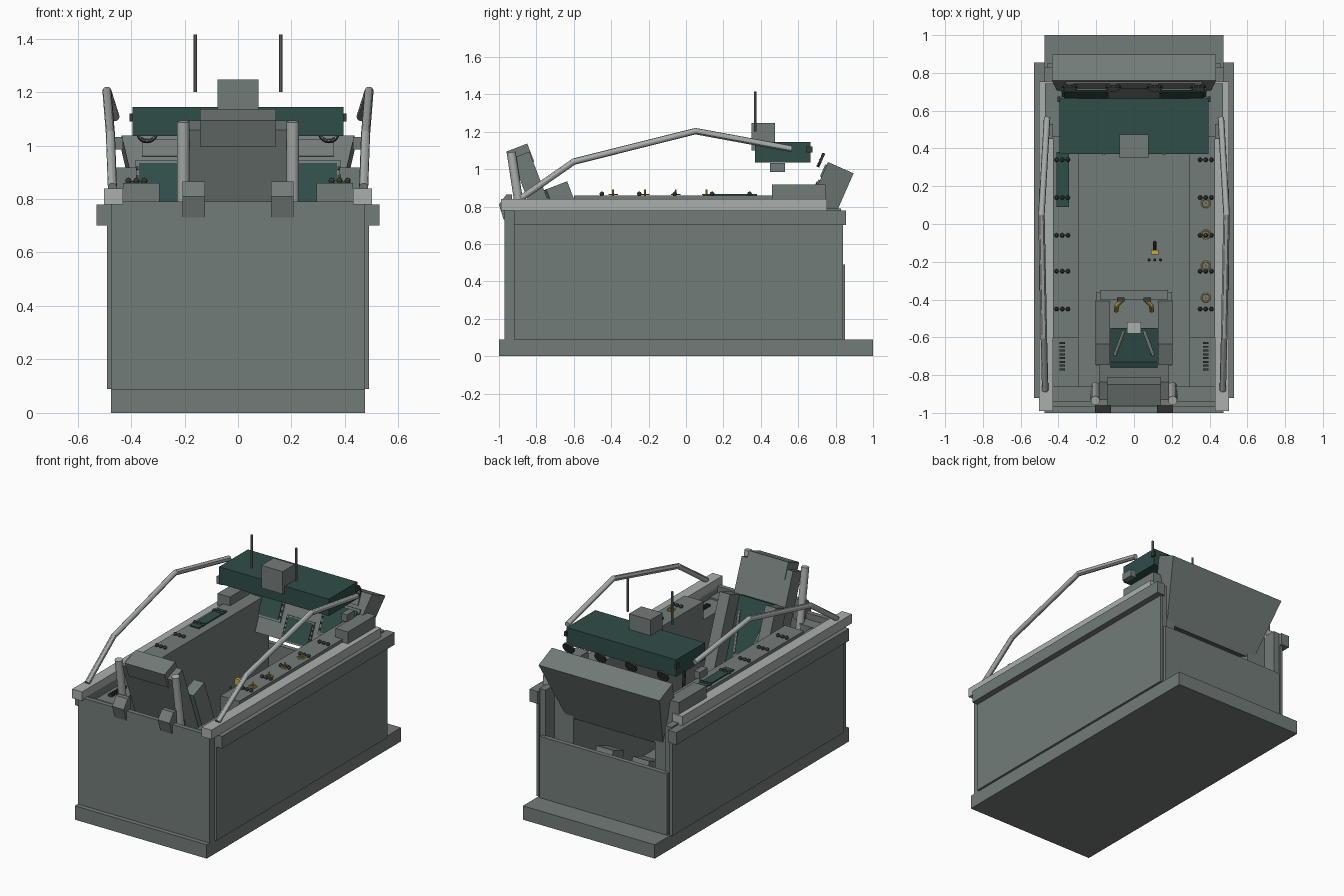
import bpy, bmesh, math
from mathutils import Vector, Matrix

old = bpy.data.objects.get("Cube")
if old:
    bpy.data.objects.remove(old)


def material(name, rgb):
    m = bpy.data.materials.new(name)
    m.use_nodes = True
    m.diffuse_color = (*rgb, 1)
    m.node_tree.nodes["Principled BSDF"].inputs["Base Color"].default_value = (*rgb, 1)
    return m


GREY = material("mid grey", (.17, .2, .19))
LIGHT = material("light grey", (.4, .43, .42))
GREEN = material("dark green", (.028, .075, .066))
DARK = material("charcoal", (.04, .045, .045))
YELLOW = material("yellow", (.6, .4, .06))


def finish(name, bm, mat, smooth=False):
    bmesh.ops.recalc_face_normals(bm, faces=bm.faces)
    me = bpy.data.meshes.new(name)
    bm.to_mesh(me)
    bm.free()
    me.materials.append(mat)
    ob = bpy.data.objects.new(name, me)
    bpy.context.collection.objects.link(ob)
    if smooth:
        bpy.ops.object.select_all(action='DESELECT')
        ob.select_set(True)
        bpy.context.view_layer.objects.active = ob
        bpy.ops.object.shade_smooth_by_angle()
    return ob


def tilted(name, centre, size, mat=GREY, tilt=0, bottom=1):
    """Box turned about x, with an optional narrower bottom."""
    bm = bmesh.new()
    bmesh.ops.create_cube(bm, size=1)
    for v in bm.verts:
        if v.co.z < 0:
            v.co.x *= bottom
        v.co *= Vector(size)
    bm.transform(Matrix.Translation(centre) @ Matrix.Rotation(math.radians(tilt), 4, 'X'))
    return finish(name, bm, mat)


def box(name, x, y, z, mat=GREY):
    """Box from its limits on each axis."""
    lims = (x, y, z)
    return tilted(name, [(a + b) / 2 for a, b in lims], [b - a for a, b in lims], mat)


def pair(name, x, y, z, mat=GREY):
    box("left_" + name, x, y, z, mat)
    box("right_" + name, (-x[1], -x[0]), y, z, mat)


def rod(name, points, radius, mat=GREY, sides=12):
    """Round bar following a path, with ball joints at the bends."""
    bm = bmesh.new()
    pts = [Vector(p) for p in points]
    for a, b in zip(pts, pts[1:]):
        turn = (b - a).to_track_quat('Z', 'Y').to_matrix().to_4x4()
        bmesh.ops.create_cone(bm, cap_ends=True, segments=sides, radius1=radius, radius2=radius,
                              depth=(b - a).length, matrix=Matrix.Translation((a + b) / 2) @ turn)
    for p in pts[1:-1]:
        bmesh.ops.create_uvsphere(bm, u_segments=sides, v_segments=8, radius=radius,
                                  matrix=Matrix.Translation(p))
    return finish(name, bm, mat, True)


def ball(name, centre, radius, mat):
    bm = bmesh.new()
    bmesh.ops.create_uvsphere(bm, u_segments=10, v_segments=6, radius=radius,
                              matrix=Matrix.Translation(centre))
    return finish(name, bm, mat, True)


def ring(name, centre, radius, thick, mat):
    bpy.ops.mesh.primitive_torus_add(location=centre, major_radius=radius, minor_radius=thick,
                                     major_segments=20, minor_segments=6)
    ob = bpy.context.object
    ob.name = name
    ob.data.materials.append(mat)
    return ob


# Shell
box("base", (-.475, .475), (-1, 1), (0, .09))
pair("wall", (.43, .475), (-.97, .83), (.09, .79))
pair("wall_panel", (.47, .49), (-.92, .84), (.09, .7))
pair("outer_rail", (.47, .53), (-.92, .855), (.7, .78))
pair("top_rail", (.43, .502), (-.99, .755), (.78, .84), LIGHT)
box("seat_end_wall", (-.47, .47), (-.97, -.94), (.09, .79))
box("nose_panel", (-.46, .46), (.82, .85), (.09, .49))

# Side consoles
pair("console", (.293, .43), (-.6, .74), (.09, .86))
pair("rear_console", (.293, .43), (-.86, -.6), (.09, .74))
pair("rear_deck", (.2, .43), (-.95, -.86), (.6, .75))
pair("console_box", (.38, .47), (.46, .745), (.84, .917))
for s in (-1, 1):
    for i in range(8):
        y = -.63 - i * .02
        box("grille_slat", (s * .38 - .014, s * .38 + .014), (y - .005, y + .005), (.74, .755), DARK)
    for y in (-.45, -.25, -.06, .14, .34):
        for x in (.35, .38, .41):
            ball("console_knob", (s * x, y, .868), .012, DARK)
box("console_plate", (-.41, -.345), (.09, .38), (.86, .868), GREEN)
for y in (-.39, -.22, -.055, .11):
    ring("switch_guard", (.38, y, .864), .022, .004, YELLOW)
    rod("switch", [(.38, y, .86), (.38, y, .892)], .005, YELLOW, 8)

# Instrument housing, leaning away from the seat
LEAN = -23.7
tilted("instrument_housing", (0, .745, .82), (.87, .15, .41), GREY, LEAN, .8)


def on_panel(name, x, z, w, h, mat, out=.004):
    y = .76 - .44 * (1.04 - z)
    tilted(name, (x, y - out * .92, z + out * .4), (w, .008, h), mat, LEAN)


for name, x, z, w, h in (("left_screen", .26, .845, .25, .21), ("right_screen", -.26, .845, .25, .21),
                         ("lower_screen", 0, .73, .2, .16)):
    on_panel(name + "_frame", x, z, w, h, GREY)
    on_panel(name, x, z, w * .88, h * .88, GREEN, .009)
    for s in (-1, 1):
        for k in range(5):
            on_panel("screen_button", x + s * w * .47, z + (k - 2) * h * .16, .009, .014, DARK, .009)
on_panel("upper_panel", 0, .99, .72, .07, GREY)
for x in (-.34, -.11, .11, .34):
    lean = math.radians(LEAN)
    up = Vector((0, -math.sin(lean), math.cos(lean)))
    out = Vector((0, -math.cos(lean), -math.sin(lean)))
    c = Vector((x, .728, 1.045))
    rod("dial", [c, c + out * .012], .04, DARK, 20)
    rod("dial_face", [c + out * .012, c + out * .015], .03, GREY, 20)
    for k in range(8):
        a = k * math.pi / 4
        ball("dial_mark", c + out * .014 + (up * math.sin(a) + Vector((1, 0, 0)) * math.cos(a)) * .035,
             .004, LIGHT)

# Overhead canopy panel
box("overhead_panel", (-.395, .395), (.37, .665), (1.035, 1.145), GREEN)
box("overhead_box", (-.077, .077), (.35, .475), (1.1, 1.247))
pair("overhead_bracket", (.43, .47), (.45, .53), (.985, 1.032))
pair("overhead_hinge", (.39, .405), (.645, .675), (1.09, 1.12), DARK)
for s in (-1, 1):
    rod("antenna", [(s * .16, .37, 1.2), (s * .16, .37, 1.415)], .007, GREY, 8)
    rod("canopy_bar", [(s * .47, -.88, .845), (s * .477, -.6, 1.04),
                       (s * .49, .05, 1.203), (s * .46, .565, 1.108)], .017, LIGHT)

# Seat, leaning back
RECLINE = 21
tilted("seat_back", (0, -.75, .725), (.37, .1, .75), GREY, RECLINE)
tilted("headrest", (0, -.886, 1.066), (.286, .12, .105), GREY, RECLINE)
tilted("back_pad", (0, -.655, .66), (.25, .03, .5), GREEN, RECLINE)
box("seat_pan", (-.2, .2), (-.75, -.36), (.2, .34))
box("seat_lip", (-.18, .18), (-.4, -.35), (.2, .37))
for s in (-1, 1):
    tilted("seat_bolster", (s * .165, -.575, .61), (.075, .12, .65), GREY, RECLINE)
    rod("seat_rail", [(s * .205, -.935, 1.09), (s * .205, -.86, .6)], .024, LIGHT, 16)
    rod("harness_strap", [(s * .1, -.69, .82), (s * .055, -.57, .6)], .009, LIGHT, 8)
    rod("seat_handle", [(s * .095, -.46, .4), (s * .09, -.43, .44), (s * .06, -.4, .46)], .012, YELLOW, 8)
    box("handle_grip", (s * .07 - .02, s * .07 + .02), (-.41, -.39), (.44, .47), DARK)
box("harness_buckle", (-.038, .038), (-.58, -.52), (.56, .6), LIGHT)

# Hooks holding the seat over the end wall
for s in (-1, 1):
    bm = bmesh.new()
    loop = [bm.verts.new((s * .165 - .042, y, z)) for y, z in
            ((-1, .81), (-.975, .73), (-.93, .73), (-.93, .865), (-.96, .865))]
    solid = bmesh.ops.extrude_face_region(bm, geom=[bm.faces.new(loop)])
    moved = [g for g in solid["geom"] if isinstance(g, bmesh.types.BMVert)]
    bmesh.ops.translate(bm, verts=moved, vec=(.084, 0, 0))
    finish("seat_hook", bm, GREY)

# Controls on the floor
rod("control_stick", [(.11, -.1, .09), (.11, -.13, .5), (.11, -.15, .72)], .01, DARK, 8)
box("stick_grip", (.09, .13), (-.162, -.138), (.71, .75), YELLOW)
for x in (.08, .11, .14):
    ball("stick_button", (x, -.19, .7), .008, DARK)
for s in (-1, 1):
    tilted("pedal", (s * .13, .6, .38), (.12, .12, .05), GREY, 20)
    rod("pedal_arm", [(s * .13, .62, .09), (s * .13, .62, .37)], .015, GREY, 8)
